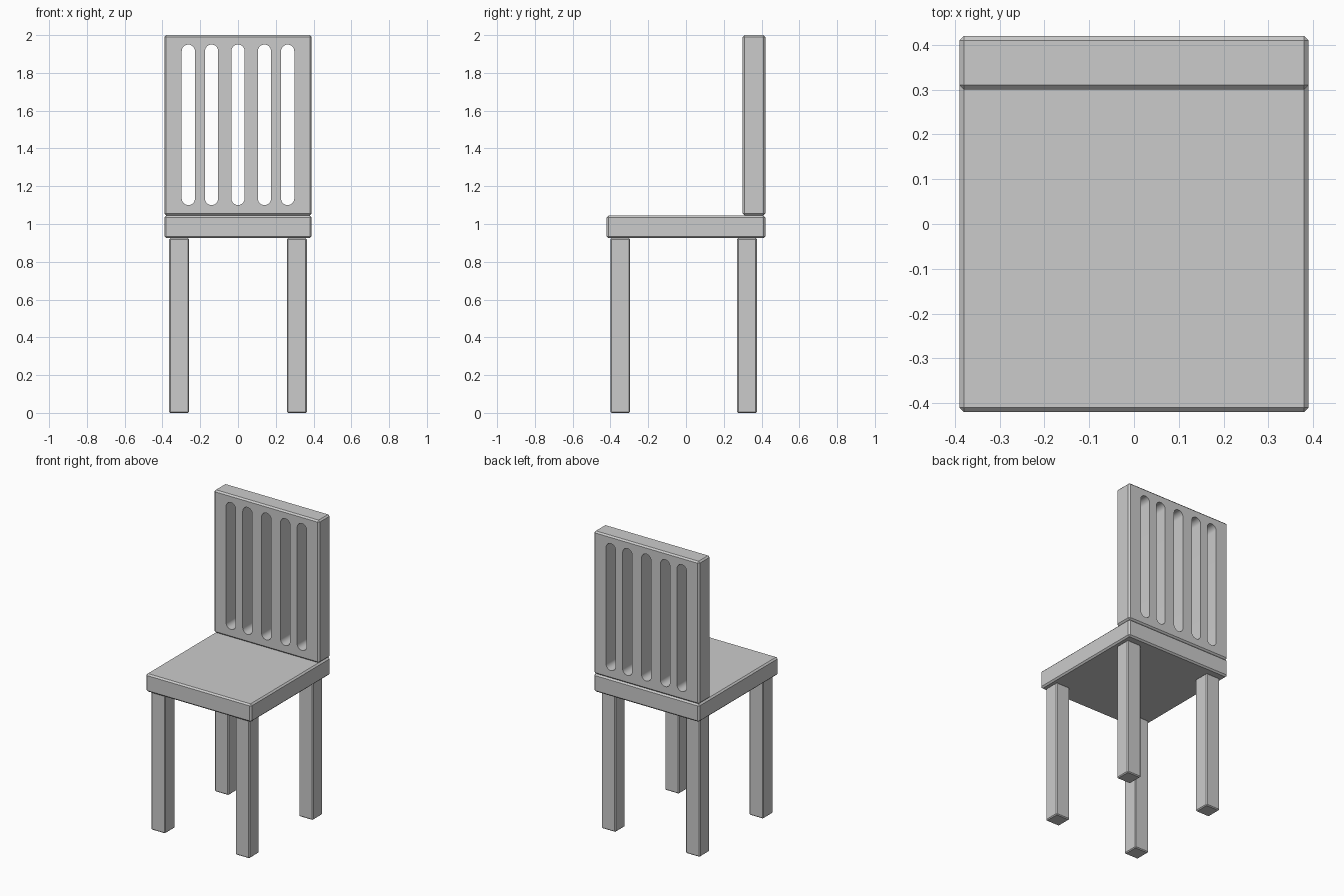
import bpy, bmesh
from math import pi, cos, sin

if "Cube" in bpy.data.objects:
    bpy.data.objects.remove(bpy.data.objects["Cube"])


def box(name, lo, hi, chamfer):
    """Chamfered box spanning the corners lo..hi."""
    bm = bmesh.new()
    bmesh.ops.create_cube(bm, size=1)
    for v in bm.verts:
        v.co = [(a + b) / 2 + c * (b - a) for a, b, c in zip(lo, hi, v.co)]
    bmesh.ops.bevel(bm, geom=bm.edges[:], offset=chamfer, segments=1,
                    affect='EDGES', profile=0.5)
    return finish(name, bm)


def finish(name, bm):
    bmesh.ops.recalc_face_normals(bm, faces=bm.faces[:])
    mesh = bpy.data.meshes.new(name)
    bm.to_mesh(mesh)
    bm.free()
    obj = bpy.data.objects.new(name, mesh)
    bpy.context.collection.objects.link(obj)
    return obj


# Seat
box("seat", (-0.39, -0.42, 0.925), (0.39, 0.42, 1.045), 0.01)

# Legs
for row, y in (("front", -0.348), ("back", 0.323)):
    for side, x in (("left", -0.312), ("right", 0.312)):
        box(f"{row}_{side}_leg", (x - 0.052, y - 0.052, 0),
            (x + 0.052, y + 0.052, 0.925), 0.006)

# Backrest panel
back = box("backrest", (-0.39, 0.30, 1.045), (0.39, 0.42, 2.0), 0.01)

# Round-ended slots cut through the backrest
R, Z0, Z1, N = 0.035, 1.10, 1.95, 16
bm = bmesh.new()
for x in (-0.263, -0.14, 0, 0.14, 0.263):
    outline = []
    for start, zc in ((0, Z1 - R), (pi, Z0 + R)):
        for i in range(N + 1):
            a = start + pi * i / N
            outline.append(bm.verts.new((x + R * cos(a), 0.2, zc + R * sin(a))))
    face = bm.faces.new(outline)
    ext = bmesh.ops.extrude_face_region(bm, geom=[face], use_keep_orig=True)
    moved = [g for g in ext["geom"] if isinstance(g, bmesh.types.BMVert)]
    bmesh.ops.translate(bm, verts=moved, vec=(0, 0.3, 0))
cutter = finish("slot_cutter", bm)
cutter.hide_render = True

cut = back.modifiers.new("slots", 'BOOLEAN')
cut.operation = 'DIFFERENCE'
cut.solver = 'EXACT'
cut.object = cutter
bpy.context.view_layer.objects.active = back
back.select_set(True)
bpy.ops.object.modifier_apply(modifier=cut.name)
bpy.data.objects.remove(cutter)
bpy.ops.object.shade_smooth_by_angle(angle=pi / 9)
